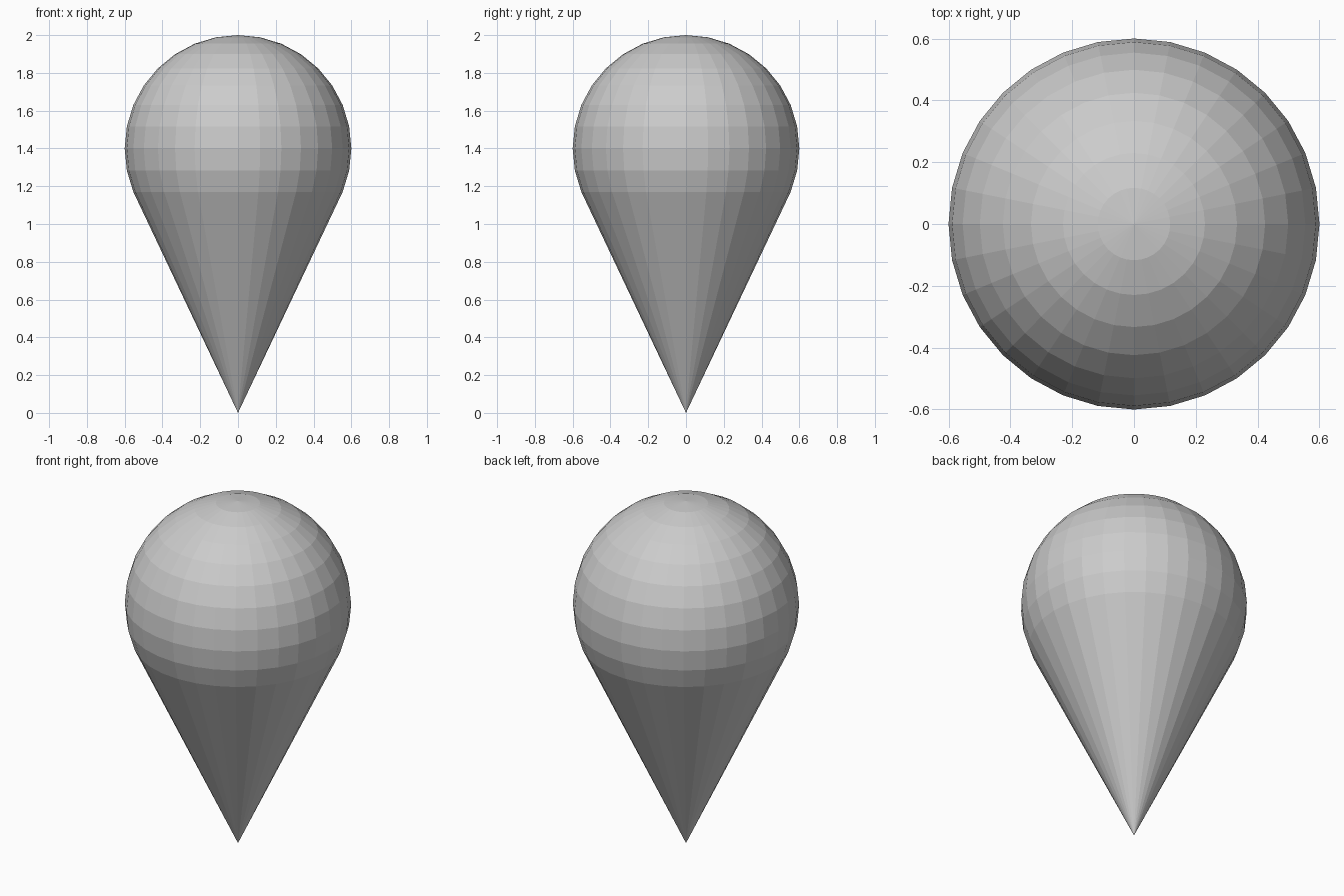
import bpy
import bmesh
from math import sin, cos, pi

if "Cube" in bpy.data.objects:
    bpy.data.objects.remove(bpy.data.objects["Cube"])

SIDES = 32
RADIUS = 0.6
CENTRE_Z = 1.4
STEP = pi / 16

# Ball profile from the top pole down to the tangent ring, as (radius, z)
profile = [(RADIUS * sin(i * STEP), CENTRE_Z + RADIUS * cos(i * STEP))
           for i in range(1, 11)]

bm = bmesh.new()
rings = [[bm.verts.new((r * cos(2 * pi * k / SIDES), r * sin(2 * pi * k / SIDES), z))
          for k in range(SIDES)] for r, z in profile]
top = bm.verts.new((0, 0, CENTRE_Z + RADIUS))
tip = bm.verts.new((0, 0, 0))

for k in range(SIDES):
    n = (k + 1) % SIDES
    # Rounded cap
    bm.faces.new((top, rings[0][k], rings[0][n]))
    # Ball bands
    for upper, lower in zip(rings, rings[1:]):
        bm.faces.new((upper[k], lower[k], lower[n], upper[n]))
    # Tapered point
    bm.faces.new((rings[-1][k], tip, rings[-1][n]))

bmesh.ops.recalc_face_normals(bm, faces=bm.faces)
mesh = bpy.data.meshes.new("map_pin")
bm.to_mesh(mesh)
bm.free()
bpy.context.collection.objects.link(bpy.data.objects.new("map_pin", mesh))
